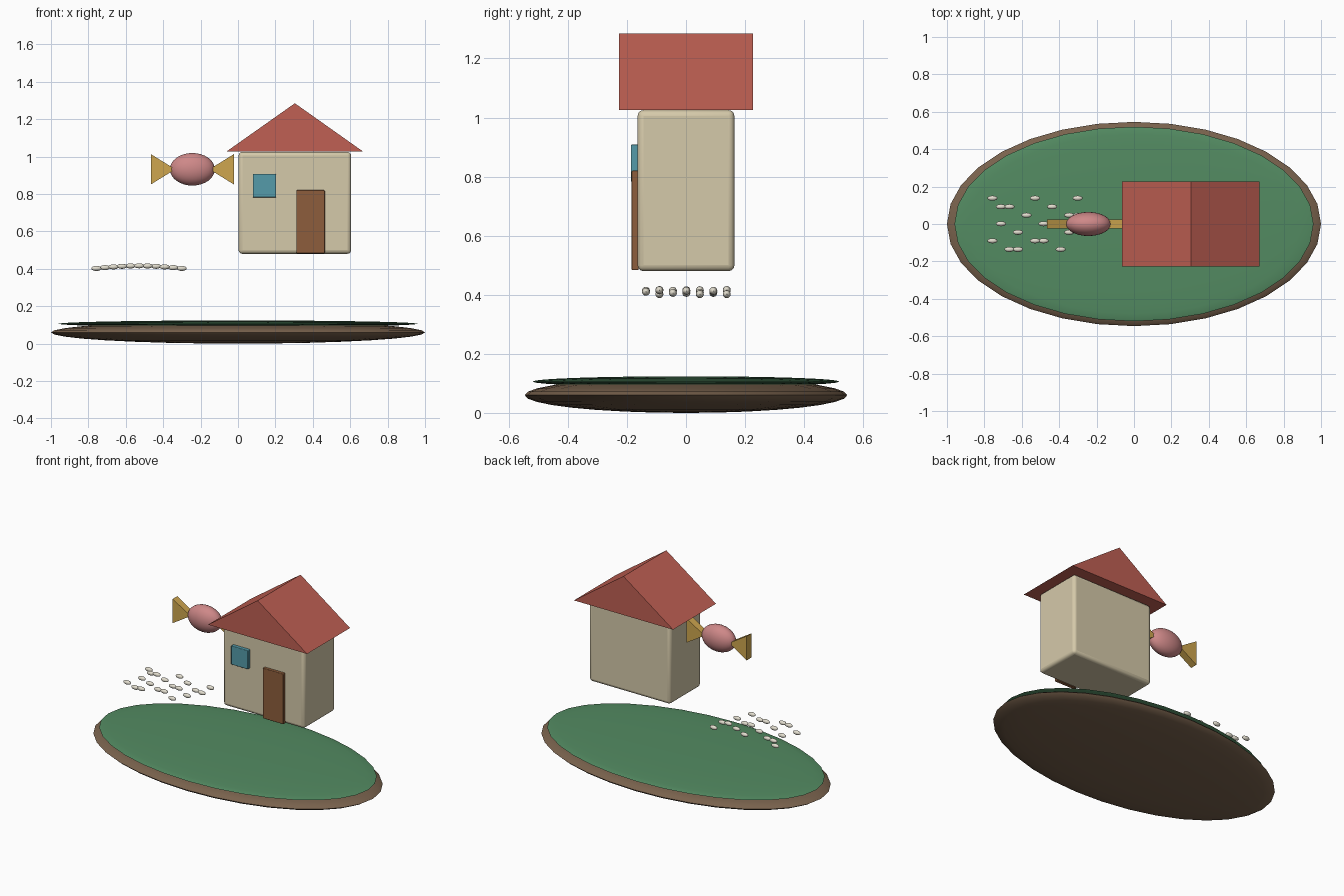
import bpy
import bmesh
from math import sin, pi, radians

if "Cube" in bpy.data.objects:
    bpy.data.objects.remove(bpy.data.objects["Cube"])


def material(name, rgb):
    # display colour -> linear
    m = bpy.data.materials.new(name)
    m.diffuse_color = [(c / 255) ** 2.2 for c in rgb] + [1]
    m.use_nodes = True
    m.node_tree.nodes["Principled BSDF"].inputs["Base Color"].default_value = m.diffuse_color
    return m


SOIL = material("soil", (120, 98, 78))
GRASS = material("grass", (84, 138, 98))
CREAM = material("cream", (212, 200, 168))
RED = material("roof_red", (190, 96, 84))
BROWN = material("door_brown", (140, 94, 62))
BLUE = material("window_blue", (86, 154, 168))
PINK = material("candy_pink", (205, 135, 135))
GOLD = material("wrapper_gold", (205, 165, 80))
RICE = material("grain_white", (225, 220, 205))


def finish(name, bm, mat, smooth=False, bevel=0):
    bmesh.ops.recalc_face_normals(bm, faces=bm.faces)
    me = bpy.data.meshes.new(name)
    bm.to_mesh(me)
    bm.free()
    me.materials.append(mat)
    ob = bpy.data.objects.new(name, me)
    bpy.context.collection.objects.link(ob)
    if bevel:
        b = ob.modifiers.new("bevel", 'BEVEL')
        b.width = bevel
        b.segments = 3
    if smooth or bevel:
        bpy.ops.object.select_all(action='DESELECT')
        ob.select_set(True)
        bpy.context.view_layer.objects.active = ob
        bpy.ops.object.shade_smooth_by_angle(angle=radians(40))
    return ob


def ellipsoid(name, center, radii, mat, seg=32, rings=16):
    bm = bmesh.new()
    bmesh.ops.create_uvsphere(bm, u_segments=seg, v_segments=rings, radius=1)
    bmesh.ops.scale(bm, vec=radii, verts=bm.verts)
    bmesh.ops.translate(bm, vec=center, verts=bm.verts)
    return finish(name, bm, mat, smooth=True)


def box(name, lo, hi, mat, bevel):
    bm = bmesh.new()
    bmesh.ops.create_cube(bm, size=1)
    bmesh.ops.scale(bm, vec=[b - a for a, b in zip(lo, hi)], verts=bm.verts)
    bmesh.ops.translate(bm, vec=[(a + b) / 2 for a, b in zip(lo, hi)], verts=bm.verts)
    return finish(name, bm, mat, bevel=bevel)


def prism(name, profile, half_depth, mat):
    # x-z profile extruded along y
    bm = bmesh.new()
    face = bm.faces.new([bm.verts.new((x, -half_depth, z)) for x, z in profile])
    ext = bmesh.ops.extrude_face_region(bm, geom=[face])
    verts = [v for v in ext["geom"] if isinstance(v, bmesh.types.BMVert)]
    bmesh.ops.translate(bm, vec=(0, 2 * half_depth, 0), verts=verts)
    return finish(name, bm, mat)


# Island: soil disc with a thin grass cap
ellipsoid("soil_base", (0, 0, 0.06), (1, 0.546, 0.06), SOIL)
ellipsoid("grass_top", (0, 0, 0.106), (0.96, 0.52, 0.018), GRASS)

# House
box("house_walls", (0.003, -0.164, 0.48), (0.605, 0.164, 1.025), CREAM, 0.02)
prism("roof", [(-0.063, 1.026), (0.67, 1.026), (0.304, 1.285)], 0.227, RED)
box("door", (0.312, -0.184, 0.483), (0.464, -0.16, 0.82), BROWN, 0.004)
box("window", (0.079, -0.187, 0.782), (0.204, -0.16, 0.908), BLUE, 0.004)

# Wrapped candy with two flared wrapper ends
CX, CZ = -0.244, 0.932
ellipsoid("candy", (CX, 0, CZ), (0.12, 0.064, 0.087), PINK)
for side, label in ((-1, "left"), (1, "right")):
    prism("wrapper_" + label,
          [(CX + side * 0.091, CZ), (CX + side * 0.222, CZ + 0.081),
           (CX + side * 0.222, CZ - 0.081)], 0.024, GOLD)

# Scattered grains on an 11 x 7 lattice
for i in range(20):
    col, row = 7 * i % 11, 3 * i % 7
    ellipsoid(f"grain_{i + 1}",
              (-0.757 + 0.0456 * col, 0.138 - 0.0456 * row, 0.402 + 0.014 * sin(pi * col / 10)),
              (0.027, 0.0135, 0.0135), RICE, 16, 8)
